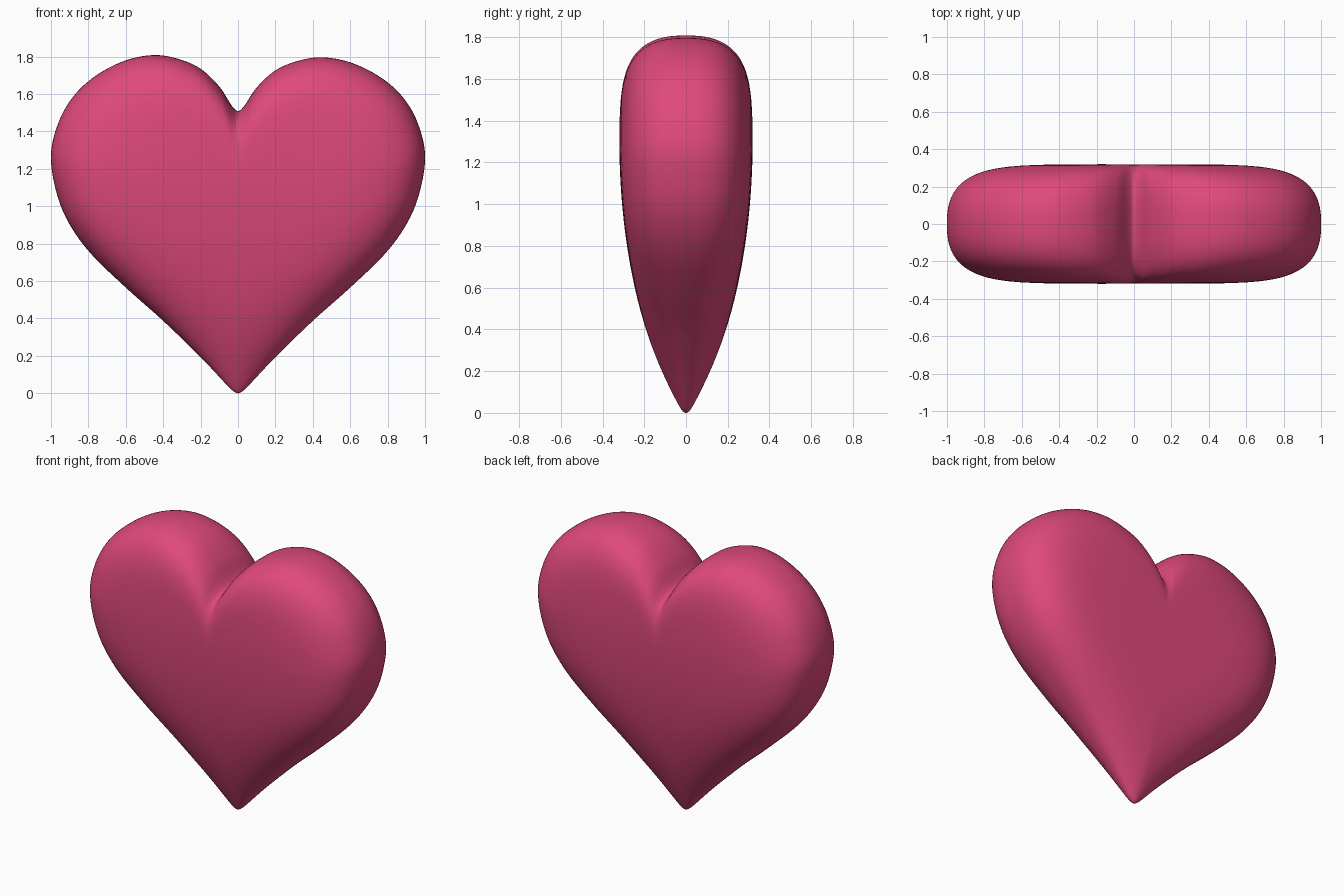
import bpy
import bmesh
from mathutils import Vector

if "Cube" in bpy.data.objects:
    bpy.data.objects.remove(bpy.data.objects["Cube"], do_unlink=True)

CENTRE = Vector((0, 1.0))
RINGS = 28
STEPS = 8

# Half outline (x, z) from the notch, over the lobe, down to the tip
HALF = [(0, 1.51), (0.035, 1.54), (0.1, 1.64), (0.2, 1.735), (0.32, 1.788),
        (0.45, 1.808), (0.6, 1.78), (0.75, 1.705), (0.87, 1.6), (0.955, 1.46),
        (1.0, 1.28), (0.975, 1.09), (0.91, 0.92), (0.79, 0.75), (0.6, 0.565),
        (0.4, 0.387), (0.2, 0.193), (0.07, 0.055), (0.03, 0.015), (0, 0)]


def smooth_loop(points):
    """Closed curve through the points."""
    result = []
    n = len(points)
    for i in range(n):
        a, b, c, d = (Vector(points[(i + k) % n]) for k in (-1, 0, 1, 2))
        for j in range(STEPS):
            t = j / STEPS
            result.append(b + (c - a) * t / 2
                          + (2 * a - 5 * b + 4 * c - d) * t ** 2 / 2
                          + (3 * (b - c) + d - a) * t ** 3 / 2)
    return result


def half_depth(p, s):
    """Depth thins towards the tip and rolls off roundly at the rim."""
    body = 0.05 + 0.27 * (1 - max(0, 1 - p.y / 1.35) ** 2.2)
    return body * (1 - s ** 6) ** 0.4


# The +x lobe is a touch lower than the other
left = [(x, z - 0.012 * max(0, z - 1.51) / 0.3) for x, z in HALF]
right = [(-x, z) for x, z in HALF[-2:0:-1]]
outline = smooth_loop(left + right)
count = len(outline)

# Rim loop shared by both sides, then domed rings closing at the middle
bm = bmesh.new()
rim = [bm.verts.new((p.x, 0, p.y)) for p in outline]
for side in (-1, 1):
    previous = rim
    for k in range(1, RINGS):
        s = 1 - (k / RINGS) ** 2.5
        ring = []
        for p in outline:
            q = CENTRE + (p - CENTRE) * s
            ring.append(bm.verts.new((q.x, side * half_depth(q, s), q.y)))
        for i in range(count):
            j = (i + 1) % count
            bm.faces.new((previous[i], previous[j], ring[j], ring[i]))
        previous = ring
    middle = bm.verts.new((0, side * half_depth(CENTRE, 0), CENTRE.y))
    for i in range(count):
        bm.faces.new((previous[i], previous[(i + 1) % count], middle))
bmesh.ops.recalc_face_normals(bm, faces=bm.faces)
for face in bm.faces:
    face.smooth = True

mesh = bpy.data.meshes.new("heart")
bm.to_mesh(mesh)
bm.free()
heart = bpy.data.objects.new("heart", mesh)
bpy.context.collection.objects.link(heart)

# Single pink colour
pink = bpy.data.materials.new("rose pink")
pink.use_nodes = True
colour = (0.74, 0.067, 0.2, 1)
pink.diffuse_color = colour
pink.node_tree.nodes["Principled BSDF"].inputs["Base Color"].default_value = colour
mesh.materials.append(pink)
